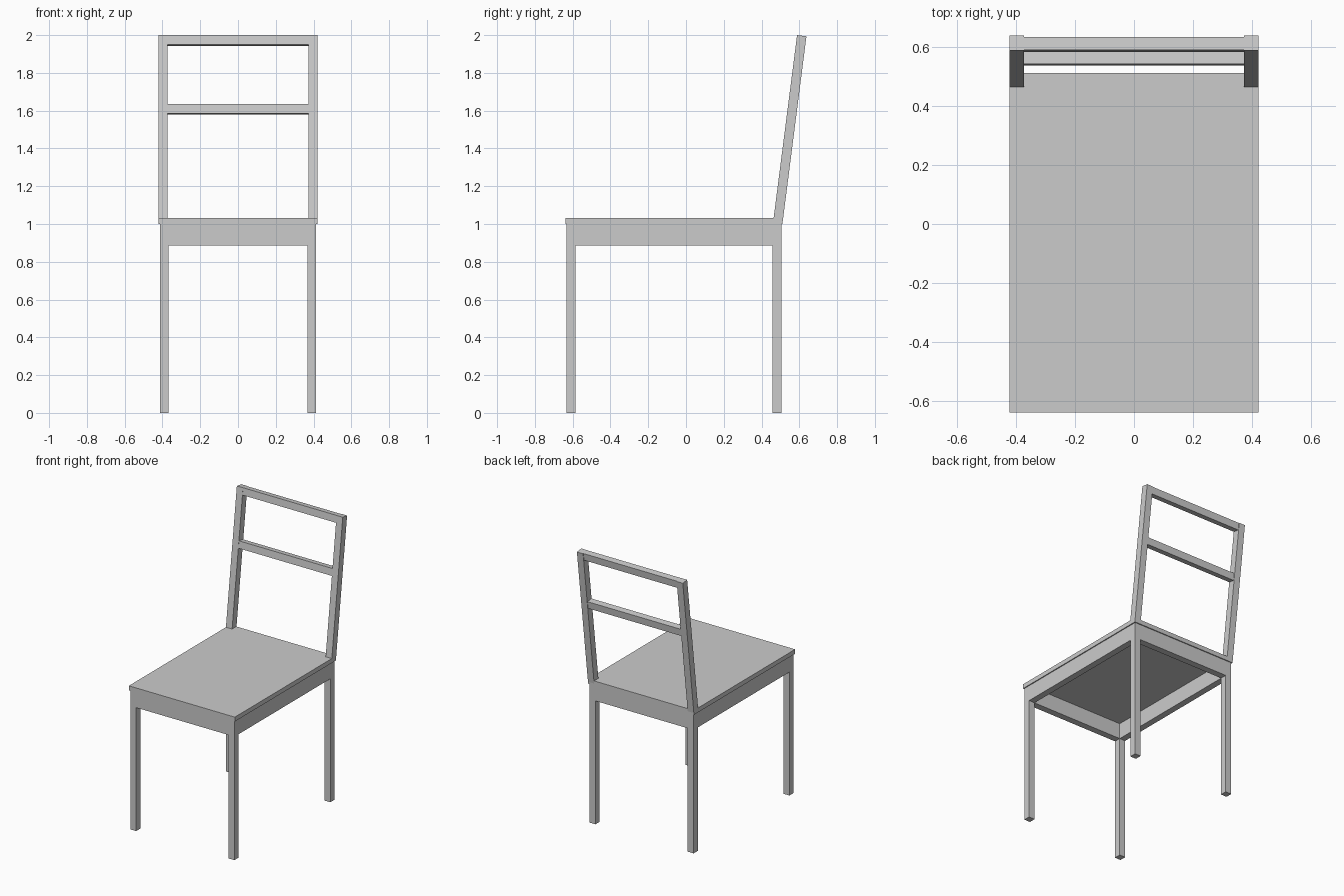
import bpy
from math import atan2, cos, sin

if "Cube" in bpy.data.objects:
    bpy.data.objects.remove(bpy.data.objects["Cube"])


def prism(name, x0, x1, profile):
    """Extrude a (y, z) profile from x0 to x1."""
    n = len(profile)
    verts = [(x, y, z) for x in (x0, x1) for y, z in profile]
    faces = [tuple(range(n))[::-1], tuple(range(n, 2 * n))]
    faces += [(i, (i + 1) % n, n + (i + 1) % n, n + i) for i in range(n)]
    mesh = bpy.data.meshes.new(name)
    mesh.from_pydata(verts, [], faces)
    obj = bpy.data.objects.new(name, mesh)
    bpy.context.collection.objects.link(obj)
    return obj


def box(name, x0, x1, y0, y1, z0, z1):
    return prism(name, x0, x1, [(y0, z0), (y1, z0), (y1, z1), (y0, z1)])


def mirror_x(obj):
    obj.modifiers.new("mirror", 'MIRROR')


LEG_IN, LEG_OUT = 0.367, 0.414
FRONT, BACK, T = -0.632, 0.505, 0.048
SEAT_Z, APRON_Z = 1.0, 0.887

# Legs and the hollow apron frame, flush with each other
mirror_x(box("front_legs", LEG_IN, LEG_OUT, FRONT, FRONT + T, 0, SEAT_Z))
mirror_x(box("back_legs", LEG_IN, LEG_OUT, BACK - T, BACK, 0, SEAT_Z))
mirror_x(box("side_aprons", LEG_IN, LEG_OUT, FRONT + T, BACK - T, APRON_Z, SEAT_Z))
box("front_apron", -LEG_IN, LEG_IN, FRONT, FRONT + T, APRON_Z, SEAT_Z)
box("back_apron", -LEG_IN, LEG_IN, BACK - T, BACK, APRON_Z, SEAT_Z)

# Seat board
box("seat", -0.421, 0.421, -0.638, 0.512, SEAT_Z, 1.032)

# Leaning backrest: a = distance down from the top front edge, d = depth behind it
TOP_Y, TOP_Z = 0.588, 2.0
tilt = atan2(0.124, 0.968)


def lean(a, d):
    return (TOP_Y - a * sin(tilt) + d * cos(tilt), TOP_Z - a * cos(tilt) - d * sin(tilt))


def down_to(z, d):
    return lean((TOP_Z - d * sin(tilt) - z) / cos(tilt), d)


D = 0.05
mirror_x(prism("back_posts", 0.372, 0.421,
               [down_to(SEAT_Z, 0), down_to(SEAT_Z, D), lean(0, D), lean(0, 0)]))

# Rails between the posts, slightly thinner than the posts
for name, a0, a1 in (("top_rail", 0.0, 0.051), ("middle_rail", 0.367, 0.418)):
    prism(name, -0.372, 0.372,
          [lean(a1, 0.001), lean(a1, D - 0.004), lean(a0, D - 0.004), lean(a0, 0.001)])
